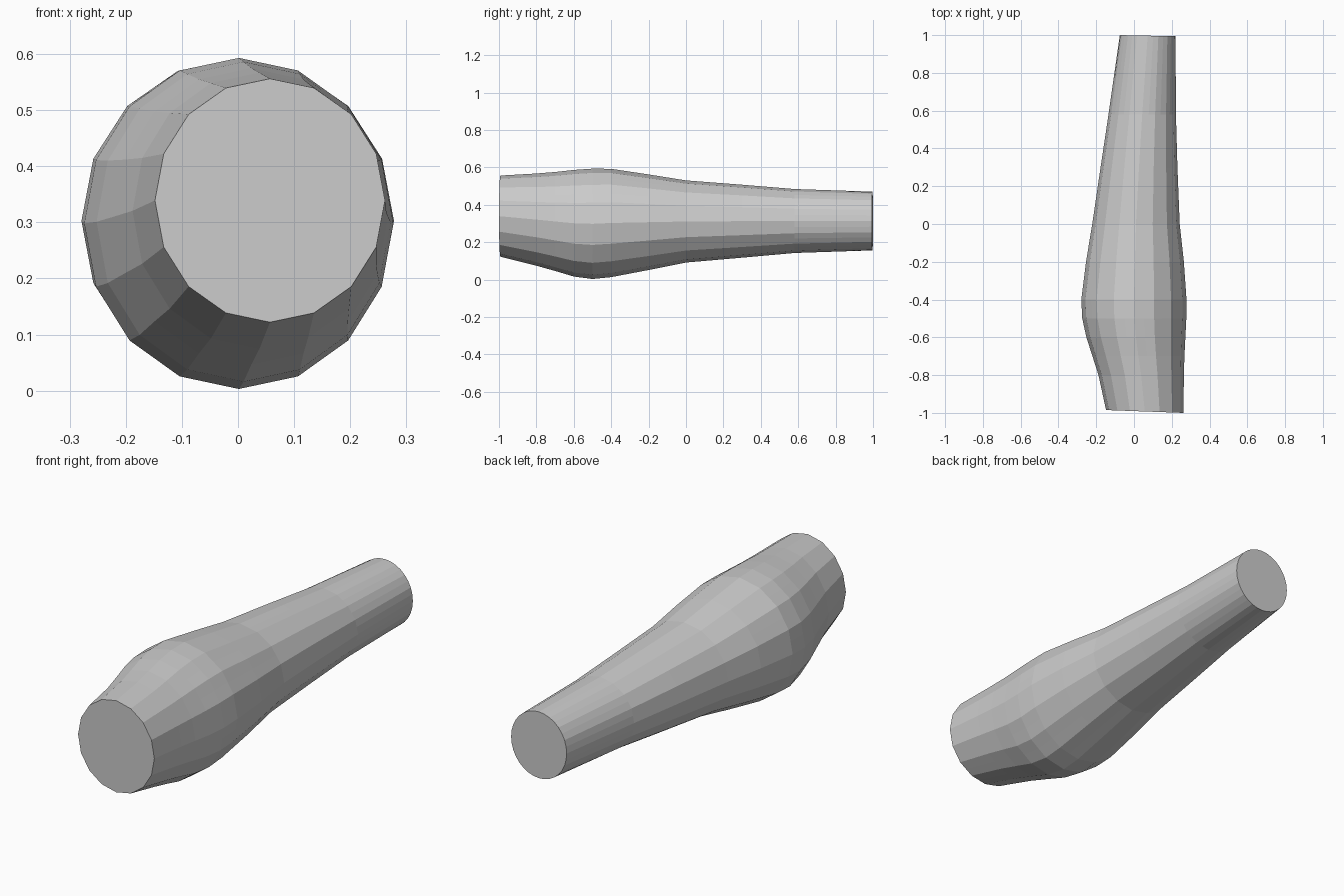
import bpy, bmesh, math

if "Cube" in bpy.data.objects:
    bpy.data.objects.remove(bpy.data.objects["Cube"])

# Sections along the length: y, x left, x right, z bottom, z top
SECTIONS = [
    (-1.00, -0.148, 0.262, 0.122, 0.556),
    (-0.80, -0.188, 0.264, 0.074, 0.567),
    (-0.70, -0.220, 0.267, 0.046, 0.575),
    (-0.60, -0.252, 0.272, 0.016, 0.586),
    (-0.50, -0.274, 0.277, 0.003, 0.593),
    (-0.40, -0.279, 0.278, 0.013, 0.592),
    (-0.20, -0.254, 0.264, 0.051, 0.562),
    (0.00, -0.221, 0.242, 0.091, 0.530),
    (0.30, -0.177, 0.230, 0.117, 0.507),
    (0.58, -0.135, 0.222, 0.142, 0.484),
    (1.00, -0.075, 0.220, 0.156, 0.470),
]
SIDES = 16

bm = bmesh.new()


def ring(y, x0, x1, z0, z1):
    """Sixteen-sided section whose edge midpoints round out at the back end."""
    cx, cz, rx, rz = (x0 + x1) / 2, (z0 + z1) / 2, (x1 - x0) / 2, (z1 - z0) / 2
    verts = []
    for i in range(SIDES * 2):
        a = math.pi * i / SIDES
        r = math.cos(math.pi / SIDES) if i % 2 and y < 0.9 else 1.0
        x = cx + rx * r * math.cos(a)
        # end faces are very slightly skewed
        skew = (x1 - x) / (x1 - x0)
        yy = y + 0.015 * skew if y < -0.95 else y - 0.006 * (1 - skew) if y > 0.95 else y
        verts.append(bm.verts.new((x, yy, cz + rz * r * math.sin(a))))
    return verts


# Lofted body
rings = [ring(*s) for s in SECTIONS]
for a, b in zip(rings, rings[1:]):
    for i in range(len(a)):
        j = (i + 1) % len(a)
        bm.faces.new((a[i], a[j], b[j], b[i]))

# End caps
bm.faces.new(rings[0])
bm.faces.new(rings[-1])
bmesh.ops.recalc_face_normals(bm, faces=bm.faces)

mesh = bpy.data.meshes.new("tapered_limb")
bm.to_mesh(mesh)
bm.free()
bpy.context.collection.objects.link(bpy.data.objects.new("tapered_limb", mesh))
